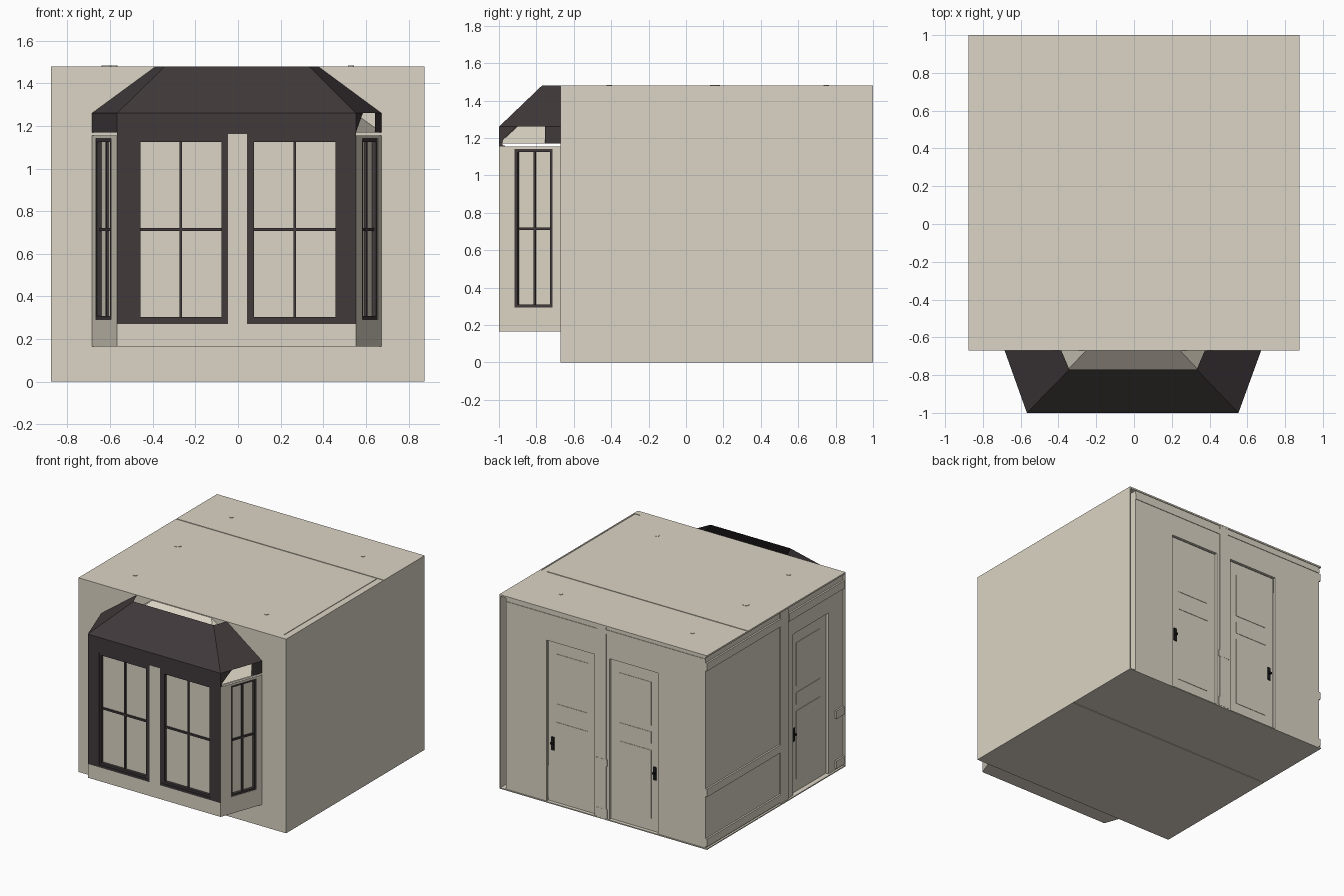
import bpy, bmesh, math
from mathutils import Matrix, Vector

if "Cube" in bpy.data.objects:
    bpy.data.objects.remove(bpy.data.objects["Cube"])


def material(name, rgb):
    m = bpy.data.materials.new(name)
    m.diffuse_color = (*rgb, 1)
    m.use_nodes = True
    m.node_tree.nodes["Principled BSDF"].inputs["Base Color"].default_value = m.diffuse_color
    return m


BEIGE = material("warm beige", (0.71, 0.66, 0.555))
DARK = material("dark brown", (0.052, 0.041, 0.043))
BLACK = material("black metal", (0.012, 0.011, 0.011))


def finish(name, bm, mat):
    me = bpy.data.meshes.new(name)
    bm.to_mesh(me)
    bm.free()
    me.materials.append(mat)
    ob = bpy.data.objects.new(name, me)
    bpy.context.collection.objects.link(ob)
    return ob


def boxes(name, mat, specs, M=Matrix()):
    """One object from boxes given as (x0, x1, y0, y1, z0, z1)."""
    bm = bmesh.new()
    for x0, x1, y0, y1, z0, z1 in specs:
        T = Matrix.Translation(((x0 + x1) / 2, (y0 + y1) / 2, (z0 + z1) / 2))
        S = Matrix.Diagonal((x1 - x0, y1 - y0, z1 - z0, 1))
        bmesh.ops.create_cube(bm, size=1, matrix=M @ T @ S)
    return finish(name, bm, mat)


def sheet(name, mat, polys):
    """Flat polygons as one object."""
    bm = bmesh.new()
    for p in polys:
        bm.faces.new([bm.verts.new(c) for c in p])
    bmesh.ops.remove_doubles(bm, verts=bm.verts, dist=1e-5)
    return finish(name, bm, mat)


def wall_frame(a, b):
    """Local frame: x along the wall, y inward (left of it), z up."""
    d = Vector((b[0] - a[0], b[1] - a[1], 0))
    L = d.length
    d.normalize()
    M = Matrix(((d.x, -d.y, 0, a[0]), (d.y, d.x, 0, a[1]), (0, 0, 1, 0), (0, 0, 0, 1)))
    return M, L


def ring(u0, u1, z0, z1, w, v0, v1):
    """Four bars around a rectangle, inside its bounds."""
    return [(u0, u0 + w, v0, v1, z0, z1), (u1 - w, u1, v0, v1, z0, z1),
            (u0 + w, u1 - w, v0, v1, z1 - w, z1), (u0 + w, u1 - w, v0, v1, z0, z0 + w)]


def window(name, M, u0, u1, z0, z1, v=0.0):
    um, zm = (u0 + u1) / 2, 0.715
    boxes(name + "_frame", DARK, ring(u0, u1, z0, z1, 0.016, v, v + 0.03)
          + [(um - 0.006, um + 0.006, v + 0.012, v + 0.024, z0, z1),
             (u0, u1, v + 0.012, v + 0.024, zm - 0.007, zm + 0.007)], M)
    boxes(name + "_pane", BEIGE, [(u0 + 0.005, u1 - 0.005, v + 0.022, v + 0.028, z0 + 0.005, z1 - 0.005)], M)


def door_wall(name, M, u0, u1, doors):
    """Wall with doorways cut in it and recessed doors; doors are (start, end, handle on end)."""
    T, D, top = 0.02, 0.022, 1.235
    cuts = [u0] + [c for d in doors for c in d[:2]] + [u1]
    boxes(name, BEIGE, [(cuts[i], cuts[i + 1], 0, T, 0, H - 0.004) for i in range(0, len(cuts), 2)]
          + [(a, b, 0, T, top, H - 0.004) for a, b, _ in doors], M)
    for i, (a, b, end) in enumerate(doors):
        n = f"{name}_door_{i + 1}"
        boxes(n, BEIGE, [(a, b, D, D + 0.015, 0, top)], M)
        boxes(n + "_panels", BEIGE, [(a + 0.07, b - 0.07, D - 0.003, D, z0, z1)
                                     for z0, z1 in ((0.10, 0.62), (0.67, 0.76), (0.81, 1.14))], M)
        h = b - 0.04 if end else a + 0.04
        boxes(n + "_handle", BLACK, [(h - 0.012, h + 0.012, D - 0.006, D, 0.40, 0.50),
                                     (h - 0.012, h + 0.012, D - 0.02, D - 0.004, 0.447, 0.46)], M)


X0, X1, YF, H = -0.877, 0.875, -0.67, 1.48
XI, XL, YB = 0.82, -0.862, 0.995   # inner right wall, left wall, back wall

# Room shell; the right wall is hollow and open at the back
boxes("front_wall", BEIGE, [(X0, X1 - 0.01, YF, YF + 0.01, 0, H)])
boxes("right_wall", BEIGE, [(X1 - 0.01, X1, YF, 1, 0, H)])
boxes("right_inner_wall", BEIGE, [(XI - 0.01, XI, YF, YB, 0, H - 0.004)])
boxes("floor", BEIGE, [(X0, X1, YF, 0.375, 0, 0.008), (X0, X1, 0.385, 1, 0, 0.008),
                       (X0, X1, 0.37, 0.39, 0.004, 0.008)])
boxes("ceiling", BEIGE, [(X0, X1, YF, 1, H - 0.012, H - 0.004),
                         (X0, XI, YF, 0.503, H - 0.004, H), (X0, X1, 0.51, 1, H - 0.004, H),
                         (XI, X1, YF, -0.62, H - 0.004, H)])

# Ceiling light fittings
bm = bmesh.new()
for x, y, r in [(-0.58, 0.75, .015), (0.53, 0.75, .015), (-0.58, -0.41, .015),
                (0.53, -0.41, .015), (-0.615, 0.155, .026)]:
    bmesh.ops.create_cone(bm, cap_ends=True, segments=16, radius1=r, radius2=r, depth=0.006,
                          matrix=Matrix.Translation((x, y, H)))
finish("ceiling_fittings", bm, BEIGE)

# Back and left walls with doors; local -y points out of the room
back, LB = wall_frame((XI, YB), (XL, YB))
left, LL = wall_frame((XL, YB), (XL, YF))
k = X1 - XI
door_wall("back_wall", back, 0, LB, [(0.395 - k, 0.80 - k, False), (0.925 - k, 1.335 - k, True)])
door_wall("left_wall", left, 0, LL, [(1.05, 1.48, False)])

# Wall mouldings: pilasters, crown, chair rail, skirting
boxes("back_mouldings", BEIGE, [(0.825 - k, 0.90 - k, -0.004, 0, 0, 1.47),
                                (0.0, 0.825 - k, -0.004, 0, 1.40, 1.44), (0.90 - k, LB, -0.004, 0, 1.42, 1.45),
                                (0.815 - k, 0.91 - k, -0.005, 0, 0.41, 0.46),
                                (0.815 - k, 0.91 - k, -0.005, 0, 0.01, 0.08)], back)
boxes("left_mouldings", BEIGE, [(0.89, 0.99, -0.008, 0, 0, 1.47)]
      + [(a, b, -0.013, 0, z0, z1) for z0, z1 in ((1.36, 1.42), (0.40, 0.46), (0.02, 0.08))
         for a, b in ((0, 0.89), (1.56, LL))] + [(0.99, 1.56, -0.013, 0, 1.36, 1.42)], left)

# Bay plan corners: back left, front left, front right, back right
plan = [(-0.685, YF), (-0.567, -1.0), (0.553, -1.0), (0.673, YF)]
zb, zs, zw, zr = 0.165, 0.27, 1.155, 1.17
level = lambda z: [(x, y, z) for x, y in plan]
lo, hi = level(zb), level(zs)
sheet("bay_base", BEIGE, [lo, hi] + [[lo[i], lo[i + 1], hi[i + 1], hi[i]] for i in range(3)])

# Bay front: dark surround, two windows, beige pilaster
front, L = wall_frame(plan[1], plan[2])
u = lambda x: x - plan[1][0]
boxes("bay_front_surround", DARK, [(0, u(-0.474), 0, 0.02, zs, 1.26), (u(0.473), L, 0, 0.02, zs, 1.26),
                                   (u(-0.474), u(0.473), 0, 0.02, 1.14, 1.26),
                                   (u(-0.474), u(0.473), 0, 0.02, zs, 0.288),
                                   (u(-0.07), u(-0.047), 0.002, 0.02, 0.288, 1.14),
                                   (u(0.042), u(0.06), 0.002, 0.02, 0.288, 1.14)], front)
boxes("bay_pilaster", BEIGE, [(u(-0.047), u(0.042), -0.001, 0.03, zs, 1.162)], front)
window("front_window_left", front, u(-0.474), u(-0.062), 0.288, 1.14, 0.006)
window("front_window_right", front, u(0.06), u(0.473), 0.288, 1.14, 0.006)

# Bay sides: beige walls around a narrow window
for name, a, b, flip in (("left", plan[0], plan[1], True), ("right", plan[2], plan[3], False)):
    M, L = wall_frame(a, b)
    w0, w1 = (L - 0.304, L - 0.0885) if flip else (0.0885, 0.304)
    boxes(f"bay_{name}_side", BEIGE, [(0, w0, 0, 0.02, zs, zw), (w1, L, 0, 0.02, zs, zw),
                                      (w0, w1, 0, 0.02, zs, 0.293), (w0, w1, 0, 0.02, 1.14, zw)], M)
    window(f"{name}_side_window", M, w0, w1, 0.293, 1.14, 0.003)

# Inner hipped ceiling of the bay, seen through the open roof top
p = level(zr)
ia, ib = (-0.255, YF - 0.001, H - 0.005), (0.245, YF - 0.001, H - 0.005)
sheet("bay_inner_ceiling", BEIGE, [[p[1], p[2], ib, ia], [p[0], p[1], ia], [p[2], p[3], ib]])

# Outer hipped roof, open at the top
e = level(1.26)
t = [(-0.385, YF, H), (-0.342, -0.77, H), (0.332, -0.77, H), (0.375, YF, H)]
sheet("bay_roof", DARK, [[e[i], e[i + 1], t[i + 1], t[i]] for i in range(3)])

# Fascia; the right side is open between a front wedge and a rear block
at = lambda y, z: (plan[2][0] + (y + 1) / 0.33 * 0.12, y, z)
sheet("bay_fascia", DARK, [[p[0], p[1], e[1], e[0]], [p[1], p[2], e[2], e[1]],
                           [p[2], at(-0.91, 1.26), e[2]],
                           [at(-0.755, zr), p[3], e[3], at(-0.755, 1.26)]])
